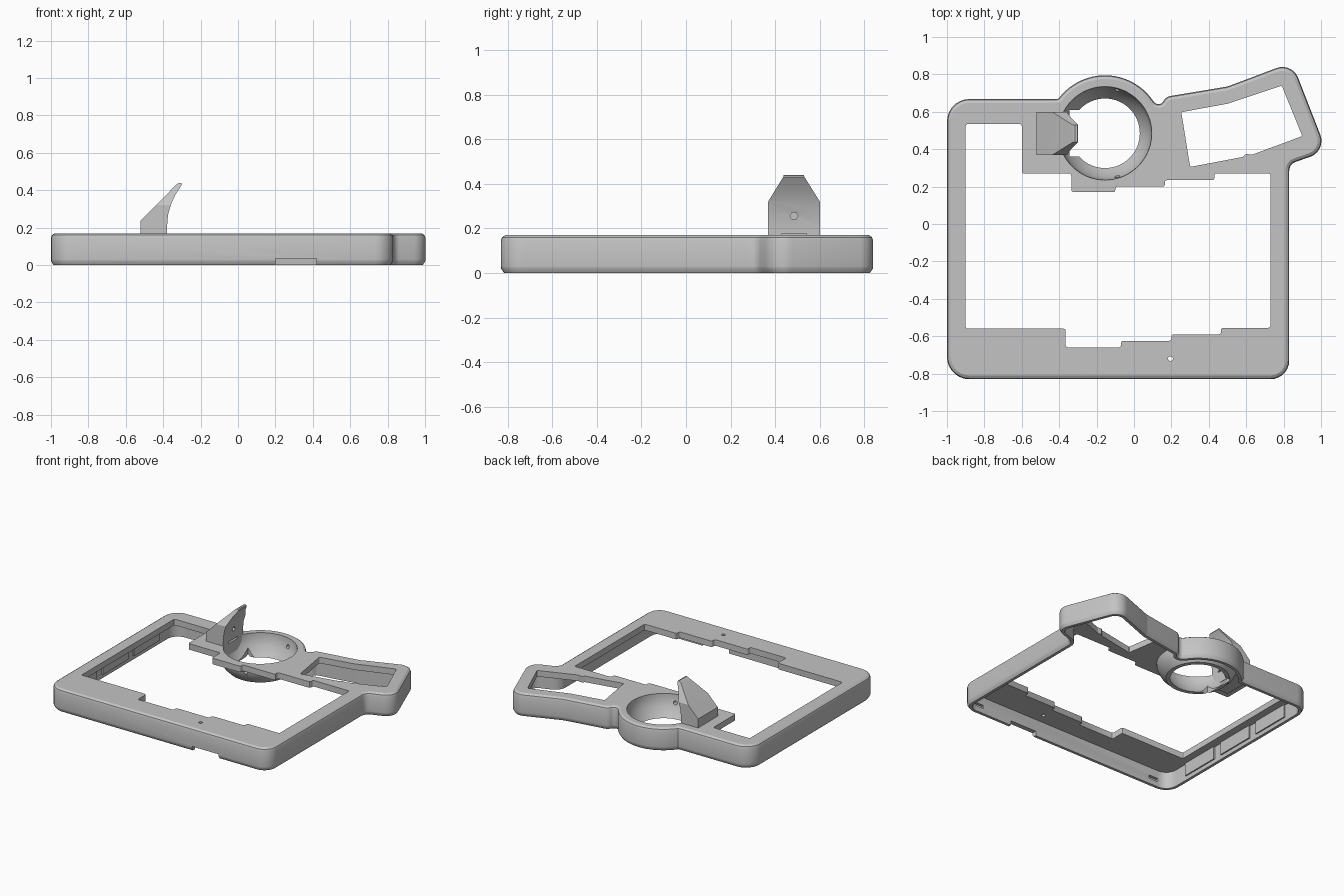
import bpy, bmesh, math
from mathutils import Vector

cube = bpy.data.objects.get("Cube")
if cube:
    bpy.data.objects.remove(cube, do_unlink=True)

grey = bpy.data.materials.new("plain grey")
grey.use_nodes = True
grey.diffuse_color = (0.55, 0.55, 0.55, 1)
grey.node_tree.nodes["Principled BSDF"].inputs["Base Color"].default_value = (0.55, 0.55, 0.55, 1)


def rounded(corners, steps=7):
    """Outline from (x, y, radius) corners, with each corner turned into an arc."""
    out = []
    for i, (x, y, r) in enumerate(corners):
        p = Vector((x, y))
        if r == 0:
            out.append(p)
            continue
        u = (Vector(corners[i - 1][:2]) - p).normalized()
        v = (Vector(corners[(i + 1) % len(corners)][:2]) - p).normalized()
        half = u.angle(v) / 2
        c = p + (u + v).normalized() * (r / math.sin(half))
        s, e = (p + w * (r / math.tan(half)) - c for w in (u, v))
        start = math.atan2(s.y, s.x)
        sweep = math.atan2(s.x * e.y - s.y * e.x, s.dot(e))
        for k in range(steps + 1):
            a = start + sweep * k / steps
            out.append(c + Vector((math.cos(a), math.sin(a))) * r)
    return out


def inset(pts, d):
    """Move a counter-clockwise outline inwards by d."""
    out = []
    for i, p in enumerate(pts):
        a = (p - pts[i - 1]).normalized()
        b = (pts[(i + 1) % len(pts)] - p).normalized()
        na, nb = Vector((-a.y, a.x)), Vector((-b.y, b.x))
        out.append(p + (na + nb) * (d / (1 + na.dot(nb))))
    return out


def finish(name, bm):
    bmesh.ops.recalc_face_normals(bm, faces=bm.faces)
    me = bpy.data.meshes.new(name)
    bm.to_mesh(me)
    bm.free()
    me.materials.append(grey)
    ob = bpy.data.objects.new(name, me)
    bpy.context.collection.objects.link(ob)
    return ob


def loft(name, rings, capped=True):
    """Skin matching rings of 3D points; closed tube when not capped."""
    bm = bmesh.new()
    vs = [[bm.verts.new(p) for p in ring] for ring in rings]
    n = len(vs[0])
    pairs = list(zip(vs, vs[1:])) + ([] if capped else [(vs[-1], vs[0])])
    for lo, hi in pairs:
        for i in range(n):
            j = (i + 1) % n
            bm.faces.new((lo[i], lo[j], hi[j], hi[i]))
    if capped:
        bm.faces.new(vs[0])
        bm.faces.new(vs[-1])
    return finish(name, bm)


def prism(name, pts, lo, hi, axis="z"):
    place = {"z": lambda a, b, h: (a, b, h),
             "y": lambda a, b, h: (a, h, b),
             "x": lambda a, b, h: (h, a, b)}[axis]
    return loft(name, [[place(p[0], p[1], h) for p in pts] for h in (lo, hi)])


def box(name, x0, x1, y0, y1, z0, z1):
    return prism(name, [(x0, y0), (x1, y0), (x1, y1), (x0, y1)], z0, z1)


def circle(cx, cy, r, n=64):
    return [Vector((cx + r * math.cos(2 * math.pi * k / n),
                    cy + r * math.sin(2 * math.pi * k / n))) for k in range(n)]


def boolean(ob, cutter, op="DIFFERENCE"):
    bpy.context.view_layer.objects.active = ob
    m = ob.modifiers.new("cut", "BOOLEAN")
    m.operation, m.object, m.solver = op, cutter, "EXACT"
    bpy.ops.object.modifier_apply(modifier=m.name)
    bpy.data.objects.remove(cutter, do_unlink=True)


# Outer outline: case, side grip and round mount
CX, CY, TOP = -0.155, 0.485, 0.17
corners = [(-1, -.83, .12), (.83, -.83, .1), (.83, .32, .05), (1.03, .39, .09),
           (.845, .865, .09), (.5, .735, .15), (.17, .68, .05), (.135, .615, .03)]
for k in range(25):
    a = math.radians(35 + (143.4 - 35) * k / 24)
    corners.append((CX + .31 * math.cos(a), CY + .31 * math.sin(a), 0))
corners += [(-.435, .668, 0), (-1, .668, .12)]
outline = rounded(corners)

# Hollow case, open underneath
levels = [(0, .014), (.02, .001), (.03, 0), (.145, 0), (.16, .005), (TOP, .02)]
case = loft("case", [[(p.x, p.y, z) for p in inset(outline, d)] for z, d in levels])
boolean(case, prism("cavity", inset(outline, .035), -.05, .125))

# Stepped screen opening
screen = [(-.9, .535), (-.9, -.56), (-.365, -.56), (-.365, -.66), (-.07, -.66),
          (-.07, -.625), (.2, -.625), (.2, -.59), (.465, -.59), (.465, -.555),
          (.73, -.555), (.73, .27), (.43, .27), (.43, .235), (.165, .235),
          (.165, .2), (-.1, .2), (-.1, .17), (-.335, .17), (-.335, .27),
          (-.6, .27), (-.6, .535)]
boolean(case, prism("screen_cut", rounded([(*p, .012) for p in screen], 3), .05, .3))

# Grip opening, mount hole, pin hole
grip = [(.3, .305), (.58, .358), (.6, .375), (.63, .37), (.9, .47), (.79, .74),
        (.5, .643), (.253, .598)]
boolean(case, prism("grip_cut", rounded([(*p, .008) for p in grip], 3), .05, .3))
boolean(case, prism("mount_cut", circle(CX, CY, .25), .05, .3))
boolean(case, prism("pin_cut", circle(.195, -.72, .013, 16), .05, .3))

# Notch and inner slots in the front wall
boolean(case, box("notch_cut", .2, .42, -.9, -.78, -.05, .035))
for x in (.7, -.84):
    boolean(case, box("slot_cut", x - .04, x + .04, -.815, -.7, .04, .065))

# Ribs on the inner left-hand wall
for i, y in enumerate((-.45, -.08, .29)):
    box(f"side_rib_{i + 1}", -.97, -.955, y - .15, y + .15, .03, .13)

# Tapered mounting cup
profile = [(.249, .168), (.247, .13), (.232, .085), (.205, .04), (.186, .015),
           (.215, .015), (.25, .05), (.275, .1), (.28, .14)]
cup = loft("mount_cup", [[(p.x, p.y, z) for p in circle(CX, CY, r)] for r, z in profile],
           capped=False)
boolean(cup, box("cup_notch", -.345, -.25, .36, .61, -.05, .1))
boolean(cup, prism("cup_screw_holes", circle(-.09, .11, .014, 12), .2, .77, "y"))

# Curved latch with clipped tip
side = [(-.52, .08), (-.38, .08), (-.38, .2), (-.374, .27), (-.358, .325), (-.335, .375),
        (-.3, .43), (-.303, .438), (-.315, .44), (-.33, .43), (-.52, .237)]
latch = prism("latch", side, .368, .6, "y")
front = [(.36, 0), (.61, 0), (.61, .3), (.6, .32), (.53, .432), (.52, .5),
         (.445, .5), (.437, .432), (.368, .32), (.36, .3)]
boolean(latch, prism("latch_shape", front, -.7, -.1, "x"), "INTERSECT")
boolean(latch, prism("latch_hole", circle(.484, .255, .018, 6), -.41, -.3, "x"))
boolean(latch, box("latch_slot", -.4, -.3, .43, .54, .165, .178))

# Smooth shading with crisp edges
for ob in bpy.context.collection.objects:
    ob.select_set(ob.type == "MESH")
bpy.context.view_layer.objects.active = case
bpy.ops.object.shade_smooth_by_angle(angle=math.radians(30))
